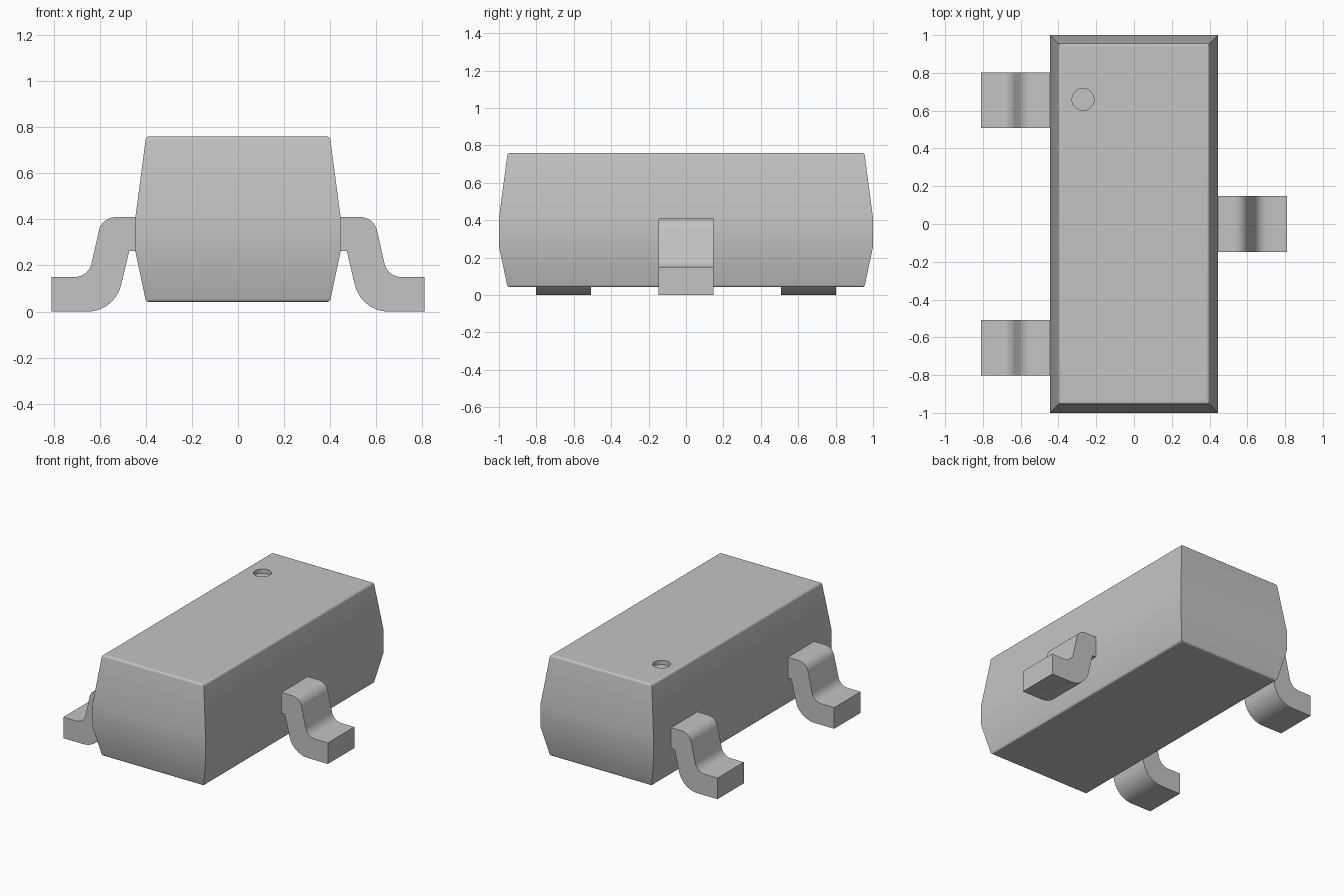
import bpy, bmesh, math
from mathutils import Vector

cube = bpy.data.objects.get("Cube")
if cube:
    bpy.data.objects.remove(cube, do_unlink=True)

grey = bpy.data.materials.new("plain_grey")
grey.use_nodes = True
colour = (0.55, 0.55, 0.55, 1)
grey.diffuse_color = colour
grey.node_tree.nodes["Principled BSDF"].inputs["Base Color"].default_value = colour


def add_object(name, bm):
    bmesh.ops.recalc_face_normals(bm, faces=bm.faces)
    mesh = bpy.data.meshes.new(name)
    bm.to_mesh(mesh)
    bm.free()
    mesh.materials.append(grey)
    obj = bpy.data.objects.new(name, mesh)
    bpy.context.collection.objects.link(obj)
    return obj


def activate(obj):
    bpy.ops.object.select_all(action='DESELECT')
    obj.select_set(True)
    bpy.context.view_layer.objects.active = obj


def smooth(obj):
    activate(obj)
    bpy.ops.object.shade_smooth_by_angle(angle=math.radians(30))


def fillet(before, corner, after, radius, steps=10):
    """Arc points that round one corner of a path."""
    c = Vector(corner)
    u = (Vector(before) - c).normalized()
    v = (Vector(after) - c).normalized()
    half = u.angle(v) / 2
    centre = c + (u + v).normalized() * radius / math.sin(half)
    start = c + u * radius / math.tan(half) - centre
    end = c + v * radius / math.tan(half) - centre
    sweep = math.pi - 2 * half
    return [centre + (start * math.sin(sweep * (1 - i / steps))
                      + end * math.sin(sweep * i / steps)) / math.sin(sweep)
            for i in range(steps + 1)]


# Moulded body: stacked rectangles with mitred corners and rounded rims
HALF_X, HALF_Y = 0.445, 1.0
BOTTOM, TOP = 0.042, 0.76
low = fillet((0.2, BOTTOM), (0.046, BOTTOM), (0, 0.26), 0.016, 5)
high = fillet((0, 0.41), (0.046, TOP), (0.2, TOP), 0.016, 5)
rim = low[0].x + 0.006
profile = [(rim, BOTTOM), *low, (0, 0.26), (0, 0.41), *high, (rim, TOP)]
bm = bmesh.new()
rings = [[bm.verts.new((sx * (HALF_X - inset), sy * (HALF_Y - inset), z))
          for sx, sy in ((-1, -1), (1, -1), (1, 1), (-1, 1))]
         for inset, z in profile]
for a, b in zip(rings, rings[1:]):
    for i in range(4):
        j = (i + 1) % 4
        bm.faces.new((a[i], a[j], b[j], b[i]))
bm.faces.new(rings[0])
bm.faces.new(rings[-1])
body = add_object("body", bm)

# Round marker recess in the top
DEPTH = 0.03
bm = bmesh.new()
bmesh.ops.create_cone(bm, cap_ends=True, segments=40, radius1=0.058,
                      radius2=0.058, depth=2 * DEPTH)
cutter = add_object("marker_cutter", bm)
cutter.location = (-0.27, 0.66, TOP)
cutter.hide_render = True
cut = body.modifiers.new("marker_recess", 'BOOLEAN')
cut.operation = 'DIFFERENCE'
cut.solver = 'EXACT'
cut.object = cutter
activate(body)
bpy.ops.object.modifier_apply(modifier=cut.name)
bpy.data.objects.remove(cutter, do_unlink=True)
smooth(body)


# Bent metal leads: one S-shaped outline given width
INNER, TIP, THICK = 0.43, 0.81, 0.15
shoulder = ((INNER, 0.41), (0.59, 0.41), (0.649, THICK))
heel_top = ((0.59, 0.41), (0.649, THICK), (TIP, THICK))
heel = ((TIP, 0), (0.535, 0), (0.472, 0.262))
outline = [Vector((INNER, 0.41)), *fillet(*shoulder, 0.075),
           *fillet(*heel_top, 0.075), Vector((TIP, THICK)), Vector((TIP, 0)),
           *fillet(*heel, 0.15), Vector((0.472, 0.262)), Vector((INNER, 0.262))]


def add_lead(name, side, y, half_width=0.148):
    bm = bmesh.new()
    face = bm.faces.new([bm.verts.new((side * p.x, y - half_width, p.y))
                         for p in outline])
    extruded = bmesh.ops.extrude_face_region(bm, geom=[face], use_keep_orig=True)
    moved = [g for g in extruded["geom"] if isinstance(g, bmesh.types.BMVert)]
    bmesh.ops.translate(bm, verts=moved, vec=(0, 2 * half_width, 0))
    smooth(add_object(name, bm))


add_lead("left_lead", 1, 0)
add_lead("right_front_lead", -1, -0.655)
add_lead("right_back_lead", -1, 0.655)
